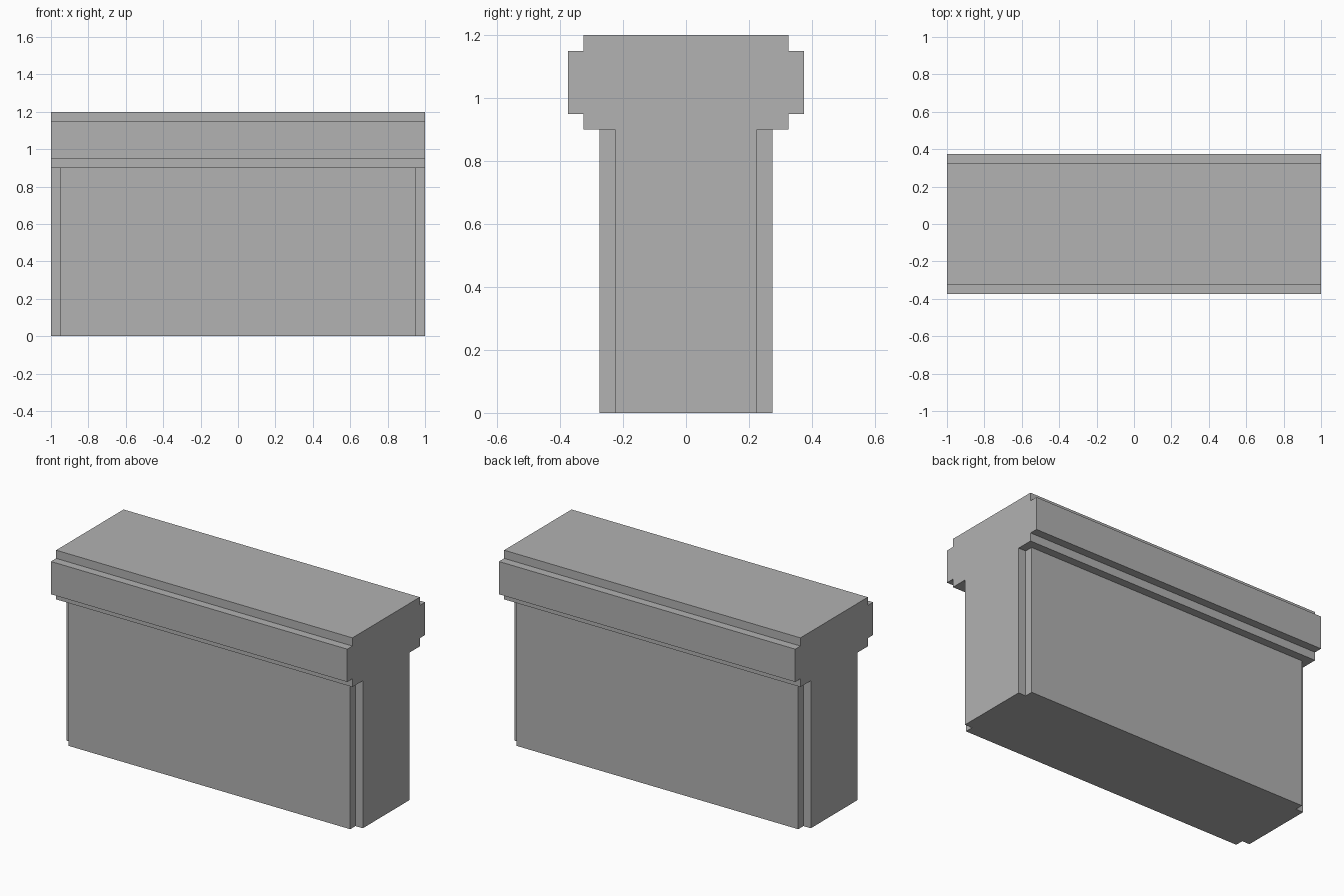
import bpy
import bmesh
from mathutils import Vector

if "Cube" in bpy.data.objects:
    bpy.data.objects.remove(bpy.data.objects["Cube"], do_unlink=True)

GREY = (0.445, 0.445, 0.445, 1.0)
stone = bpy.data.materials.new("plain_grey")
stone.use_nodes = True
stone.diffuse_color = GREY
stone.node_tree.nodes["Principled BSDF"].inputs["Base Color"].default_value = GREY


def extrude_outline(name, points, direction):
    """Fill a closed outline and extrude it into a solid."""
    bm = bmesh.new()
    face = bm.faces.new([bm.verts.new(p) for p in points])
    result = bmesh.ops.extrude_face_region(bm, geom=[face], use_keep_orig=True)
    moved = [g for g in result["geom"] if isinstance(g, bmesh.types.BMVert)]
    bmesh.ops.translate(bm, verts=moved, vec=Vector(direction))
    bmesh.ops.recalc_face_normals(bm, faces=bm.faces)
    mesh = bpy.data.meshes.new(name)
    bm.to_mesh(mesh)
    bm.free()
    mesh.materials.append(stone)
    obj = bpy.data.objects.new(name, mesh)
    bpy.context.collection.objects.link(obj)
    return obj


def mirrored(half):
    """Close a half outline by mirroring its first coordinate."""
    return half + [(-a, b) for a, b in reversed(half)]


# Wall body: rectangular plan with a square notch in each corner
plan = mirrored([(0.95, -0.275), (0.95, -0.225), (1, -0.225),
                 (1, 0.225), (0.95, 0.225), (0.95, 0.275)])
extrude_outline("wall_body", [(x, y, 0) for x, y in plan], (0, 0, 0.9))

# Coping: stepped profile running the full length of the wall
profile = mirrored([(0.325, 0.9), (0.325, 0.95), (0.375, 0.95),
                    (0.375, 1.15), (0.325, 1.15), (0.325, 1.2)])
extrude_outline("wall_coping", [(-1, y, z) for y, z in profile], (2, 0, 0))
